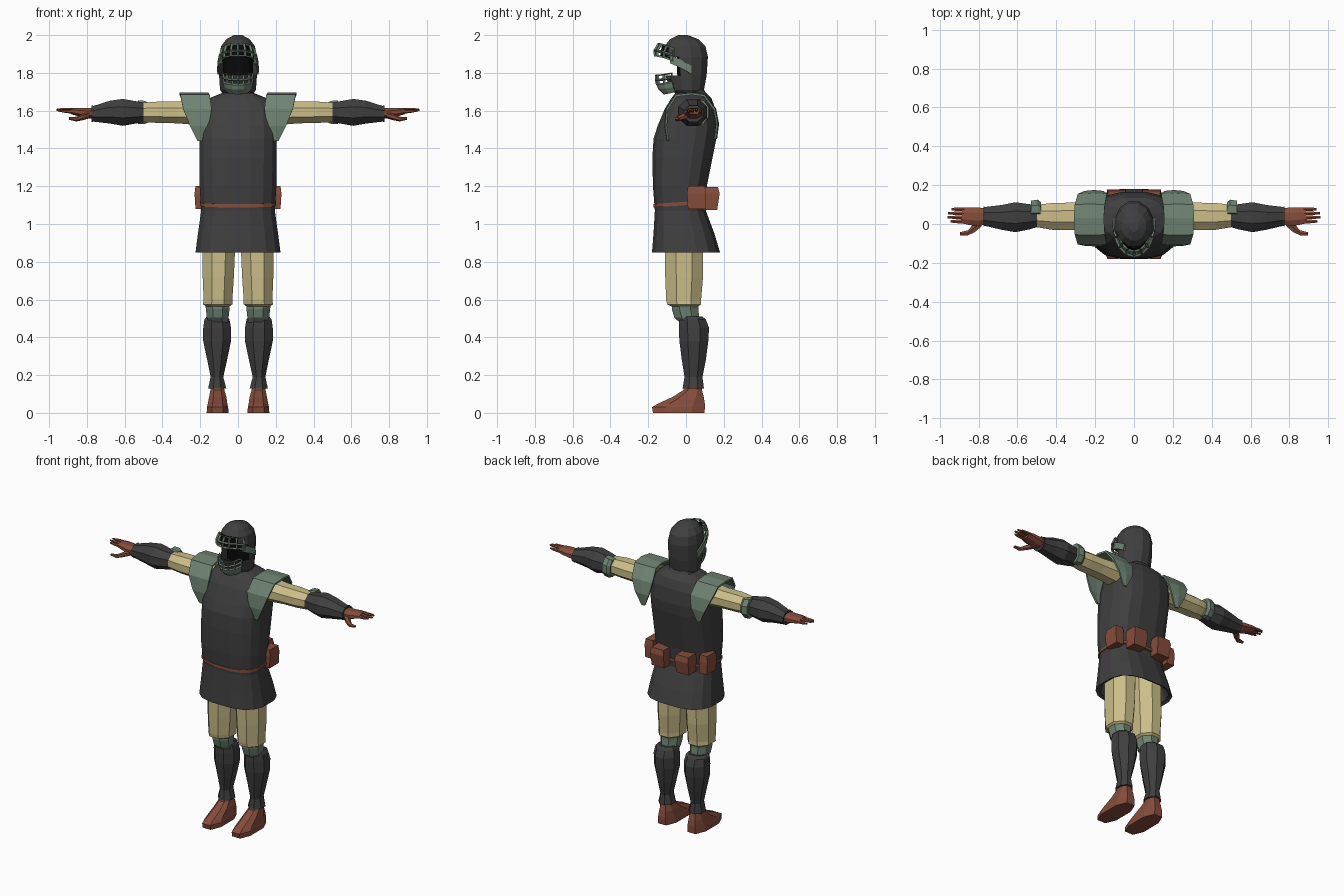
import bpy, bmesh, math

def material(name, rgb):
    m = bpy.data.materials.new(name)
    m.diffuse_color = (*rgb, 1)
    return m

DARK = material("dark_cloth", (0.052, 0.05, 0.052))
BLACK = material("black", (0.003, 0.003, 0.003))
SAND = material("sand_cloth", (0.60, 0.51, 0.25))
GREEN = material("green_plate", (0.16, 0.23, 0.17))
BROWN = material("brown_leather", (0.24, 0.075, 0.045))

def make(name, verts, faces, mat, mirror=False):
    me = bpy.data.meshes.new(name)
    me.from_pydata(verts, [], faces)
    bm = bmesh.new()
    bm.from_mesh(me)
    bmesh.ops.recalc_face_normals(bm, faces=bm.faces)
    bm.to_mesh(me)
    bm.free()
    me.materials.append(mat)
    ob = bpy.data.objects.new(name, me)
    bpy.context.collection.objects.link(ob)
    if mirror:
        ob.modifiers.new("mirror", 'MIRROR').use_mirror_merge = False
    return ob

def loft(name, axis, rings, mat, n=8, power=2, mirror=False, cut=None):
    """Rings are (position, u min, u max, v min, v max) along x, y or z."""
    unit = []
    for k in range(n):
        a = 2 * math.pi * (k + 0.5) / n
        c, s = math.cos(a), math.sin(a)
        unit.append((math.copysign(abs(c) ** (2 / power), c), math.copysign(abs(s) ** (2 / power), s)))
    mu, mv = max(p[0] for p in unit), max(p[1] for p in unit)
    verts = []
    for t, u0, u1, v0, v1 in rings:
        for c, s in unit:
            u = (u0 + u1) / 2 + (u1 - u0) / 2 * c / mu
            v = (v0 + v1) / 2 + (v1 - v0) / 2 * s / mv
            verts.append((u, v, t) if axis == 'z' else (t, u, v))
    faces = [tuple(range(n)), tuple(range((len(rings) - 1) * n, len(rings) * n))]
    for r in range(len(rings) - 1):
        for k in range(n):
            j = (k + 1) % n
            f = (r * n + k, r * n + j, r * n + n + j, r * n + n + k)
            mid = [sum(verts[i][q] for i in f) / 4 for q in range(3)]
            if not (cut and cut(*mid)):
                faces.append(f)
    return make(name, verts, faces, mat, mirror)

def sym(rows):
    """Rings centred on x = 0: (z, half width, y min, y max)."""
    return [(z, -w, w, a, b) for z, w, a, b in rows]

def band(name, rows, a0, a1, cols, droop, mat, thick, cage=False, mirror=False):
    """Curved strip round the face; rows are (z, half width, depth)."""
    verts, faces = [], []
    for z, w, d in rows:
        for k in range(cols + 1):
            a = math.radians(a0 + (a1 - a0) * k / cols)
            verts.append((w * math.sin(a), -d * math.cos(a), z - droop * (1 - math.cos(a)) ** 1.5))
    m = cols + 1
    for r in range(len(rows) - 1):
        faces += [(r * m + k, r * m + k + 1, r * m + m + k + 1, r * m + m + k) for k in range(cols)]
    ob = make(name, verts, faces, mat, mirror)
    mod = ob.modifiers.new("thickness", 'WIREFRAME' if cage else 'SOLIDIFY')
    mod.thickness = thick
    if not cage:
        mod.offset = 0
    return ob

# Tunic with a hollow hem and a neck
loft("tunic", 'z', sym([
    (0.98, 0.18, -0.14, 0.10), (0.86, 0.205, -0.16, 0.16), (0.85, 0.225, -0.18, 0.18),
    (0.95, 0.212, -0.172, 0.15), (1.07, 0.195, -0.165, 0.105), (1.2, 0.203, -0.175, 0.11),
    (1.35, 0.205, -0.178, 0.14), (1.45, 0.205, -0.172, 0.16), (1.52, 0.205, -0.15, 0.165),
    (1.61, 0.2, -0.112, 0.155), (1.665, 0.155, -0.078, 0.135), (1.695, 0.08, -0.055, 0.105),
    (1.75, 0.06, -0.05, 0.07)]), DARK, n=16, power=2.8)

# Belt, lower at the front
belt = loft("belt", 'z', sym([(1.10, 0.202, -0.172, 0.117), (1.118, 0.202, -0.172, 0.117)]),
            BROWN, n=16, power=2.8)
for v in belt.data.vertices:
    v.co.z += 0.07 * v.co.y

# Pouches
loft("side_pouch", 'z', [(1.08, 0.17, 0.225, 0.01, 0.105), (1.16, 0.17, 0.23, 0.005, 0.105),
                         (1.2, 0.17, 0.225, 0.01, 0.10)], BROWN, n=4, mirror=True)
loft("back_pouch", 'z', [(1.075, 0.045, 0.135, 0.09, 0.165), (1.16, 0.04, 0.14, 0.09, 0.178),
                         (1.195, 0.045, 0.135, 0.09, 0.17)], BROWN, n=4, mirror=True)

# Shoulder plates arching over the arms: (y, z, inner x, outer x)
arch = [(-0.1, 1.44, 0.19, 0.215), (-0.112, 1.52, 0.155, 0.255), (-0.105, 1.61, 0.14, 0.29),
        (-0.055, 1.685, 0.15, 0.305), (0.03, 1.695, 0.155, 0.31), (0.10, 1.685, 0.15, 0.305),
        (0.155, 1.61, 0.14, 0.29), (0.17, 1.53, 0.155, 0.255), (0.16, 1.45, 0.19, 0.215)]
pv = [p for y, z, a, b in arch for p in ((a, y, z), ((a + b) / 2, y * 1.03, z), (b, y, z))]
pf = [(3 * i + k, 3 * i + k + 1, 3 * i + k + 4, 3 * i + k + 3) for i in range(len(arch) - 1) for k in (0, 1)]
plate = make("shoulder_plate", pv, pf, GREEN, True)
plate.modifiers.new("thickness", 'SOLIDIFY').thickness = 0.012

# Arms
loft("sleeve", 'x', [(0.17, -0.04, 0.12, 1.52, 1.66), (0.32, -0.03, 0.11, 1.533, 1.648),
                     (0.42, -0.03, 0.108, 1.535, 1.648), (0.51, -0.015, 0.098, 1.54, 1.642)], SAND, mirror=True)
loft("elbow_pad", 'x', [(0.478, 0.03, 0.112, 1.535, 1.645), (0.495, 0.03, 0.125, 1.53, 1.652),
                        (0.53, 0.03, 0.12, 1.53, 1.655)], GREEN, mirror=True)
loft("bracer", 'x', [(0.495, -0.015, 0.098, 1.54, 1.642), (0.54, -0.028, 0.102, 1.532, 1.65),
                     (0.61, -0.042, 0.112, 1.52, 1.662), (0.68, -0.03, 0.098, 1.532, 1.652),
                     (0.765, -0.01, 0.088, 1.542, 1.625), (0.775, -0.012, 0.09, 1.54, 1.628)], DARK, mirror=True)

# Hands
loft("palm", 'x', [(0.76, 0.0, 0.08, 1.558, 1.615), (0.8, -0.012, 0.085, 1.56, 1.615),
                   (0.85, -0.005, 0.086, 1.572, 1.615), (0.885, 0.003, 0.083, 1.582, 1.612)], BROWN, mirror=True)
for i, tip in enumerate((0.945, 0.96, 0.957, 0.94)):
    y = 0.013 + i * 0.021
    z = 1.594 + 0.004 * (i % 3)
    loft("finger", 'x', [(0.87, y - 0.01, y + 0.01, z - 0.01, z + 0.012),
                         (0.915, y - 0.009, y + 0.009, z - 0.006, z + 0.012),
                         (tip, y - 0.005, y + 0.006, z, z + 0.01)], BROWN, n=6, mirror=True)
loft("thumb", 'x', [(0.785, -0.012, 0.03, 1.56, 1.595), (0.82, -0.042, 0.005, 1.55, 1.585),
                    (0.855, -0.058, -0.032, 1.543, 1.568), (0.895, -0.058, -0.042, 1.552, 1.566)],
     BROWN, n=6, mirror=True)

# Legs
loft("trouser_leg", 'z', [(0.56, 0.05, 0.165, -0.07, 0.06), (0.575, 0.03, 0.185, -0.1, 0.08),
                          (0.6, 0.03, 0.182, -0.105, 0.08), (0.72, 0.022, 0.187, -0.11, 0.09),
                          (0.99, 0.01, 0.187, -0.115, 0.09)], SAND, mirror=True)
loft("knee_pad", 'z', [(0.475, 0.055, 0.155, -0.03, 0.06), (0.505, 0.05, 0.165, -0.062, 0.07),
                       (0.55, 0.045, 0.17, -0.075, 0.065), (0.585, 0.045, 0.175, -0.075, 0.065)],
     GREEN, mirror=True)
loft("greave", 'z', [(0.13, 0.062, 0.158, -0.018, 0.095), (0.19, 0.078, 0.145, -0.008, 0.087),
                     (0.28, 0.058, 0.163, -0.022, 0.105), (0.38, 0.037, 0.184, -0.035, 0.118),
                     (0.45, 0.037, 0.184, -0.038, 0.122), (0.495, 0.045, 0.178, -0.035, 0.105),
                     (0.51, 0.055, 0.165, -0.03, 0.085)], DARK, mirror=True)
loft("boot", 'z', [(0.0, 0.05, 0.166, -0.175, 0.098), (0.03, 0.052, 0.164, -0.18, 0.1),
                   (0.048, 0.056, 0.16, -0.15, 0.1), (0.085, 0.062, 0.153, -0.07, 0.094),
                   (0.12, 0.072, 0.146, -0.015, 0.085), (0.16, 0.078, 0.142, -0.005, 0.08)],
     BROWN, power=2.6, mirror=True)

# Helmet with an open face
loft("helmet", 'z', sym([
    (1.685, 0.078, -0.05, 0.075), (1.71, 0.095, -0.08, 0.095), (1.785, 0.1, -0.11, 0.109),
    (1.885, 0.1, -0.125, 0.116), (1.94, 0.09, -0.115, 0.103), (1.978, 0.062, -0.085, 0.066),
    (2.0, 0.022, -0.04, 0.01)]), DARK, n=12,
    cut=lambda x, y, z: y < -0.05 and 1.78 < z < 1.89)
loft("face_shadow", 'z', sym([(1.74, 0.08, -0.045, 0.08), (1.93, 0.08, -0.05, 0.08)]), BLACK, n=12)

# Brow cage, side straps and jaw guard
band("brow_cage", [(1.888, 0.106, 0.162), (1.918, 0.104, 0.165), (1.955, 0.09, 0.142)],
     -66, 66, 6, 0.06, GREEN, 0.016, cage=True)
band("brow_lining", [(1.885, 0.094, 0.136), (1.95, 0.085, 0.125)], -66, 66, 6, 0.06, BLACK, 0.004)
band("side_strap", [(1.87, 0.106, 0.155), (1.915, 0.104, 0.155)], 58, 102, 3, 0.06, GREEN, 0.01, mirror=True)
band("jaw_cage", [(1.738, 0.085, 0.152), (1.762, 0.087, 0.158), (1.79, 0.086, 0.158)],
     -62, 62, 6, -0.03, GREEN, 0.014, cage=True)
band("chin_plate", [(1.69, 0.065, 0.115), (1.715, 0.08, 0.142), (1.74, 0.085, 0.152)],
     -62, 62, 6, -0.03, GREEN, 0.01)
